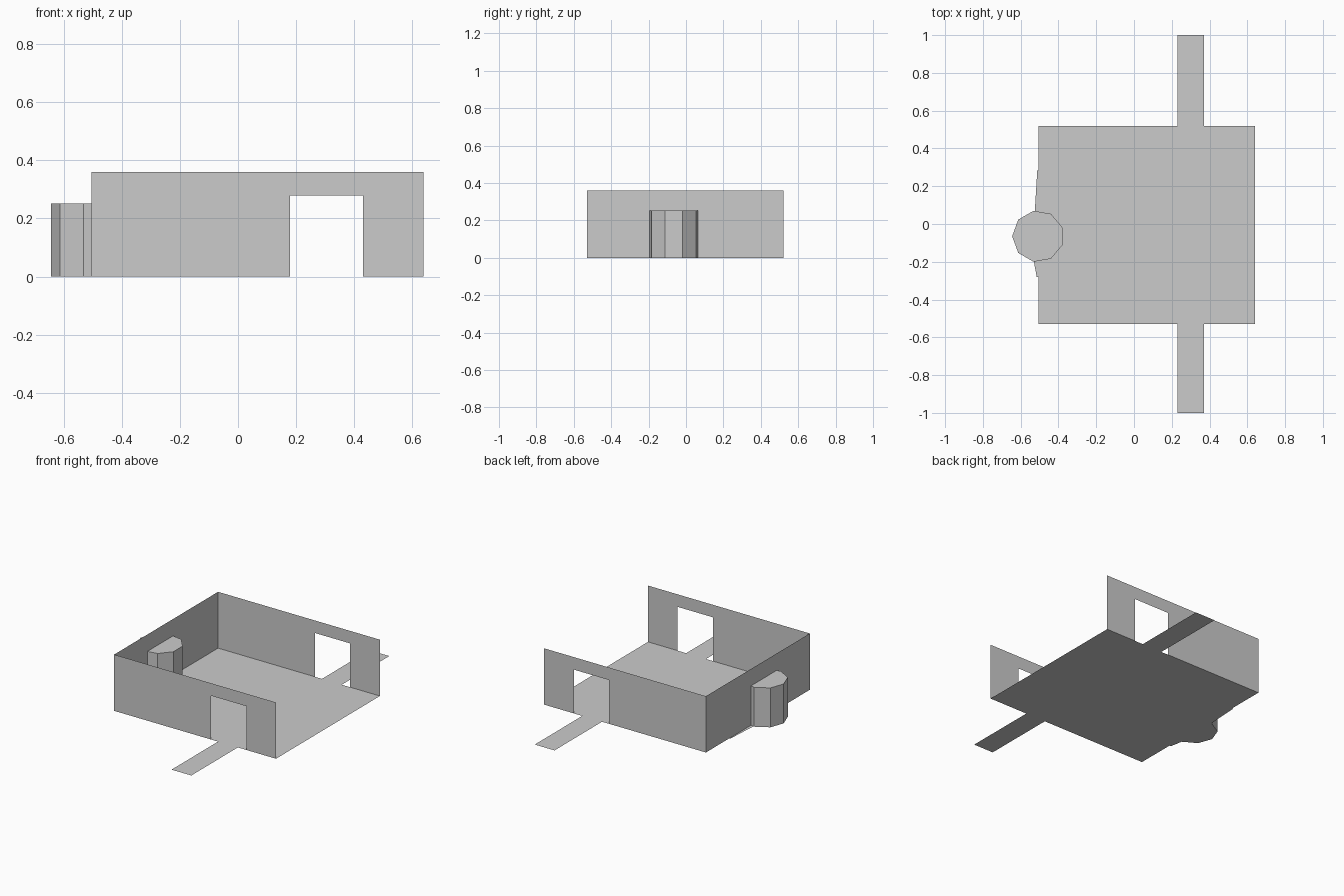
import bpy
import bmesh
from math import cos, sin, tau

if "Cube" in bpy.data.objects:
    bpy.data.objects.remove(bpy.data.objects["Cube"])

# Single plain grey finish
grey = bpy.data.materials.new("plain grey")
grey.use_nodes = True
colour = (0.6, 0.6, 0.6, 1)
grey.diffuse_color = colour
grey.node_tree.nodes["Principled BSDF"].inputs["Base Color"].default_value = colour

LEFT, RIGHT = -0.505, 0.64
FRONT, BACK = -0.53, 0.52
HEIGHT = 0.36
DOOR_L, DOOR_R, DOOR_H = 0.18, 0.43, 0.28
PATH_L, PATH_R = 0.23, 0.37


def sheet(name, points, height=0):
    """Flat polygon, optionally extruded upward into a solid."""
    bm = bmesh.new()
    face = bm.faces.new([bm.verts.new(p) for p in points])
    if height:
        top = bmesh.ops.extrude_face_region(bm, geom=[face], use_keep_orig=True)
        moved = [v for v in top["geom"] if isinstance(v, bmesh.types.BMVert)]
        bmesh.ops.translate(bm, verts=moved, vec=(0, 0, height))
        bmesh.ops.recalc_face_normals(bm, faces=bm.faces)
    mesh = bpy.data.meshes.new(name)
    bm.to_mesh(mesh)
    bm.free()
    mesh.materials.append(grey)
    obj = bpy.data.objects.new(name, mesh)
    bpy.context.collection.objects.link(obj)
    return obj


# Floor, with a slight outward bulge beside the pillar
sheet("floor", [(x, y, 0) for x, y in [
    (LEFT, FRONT), (RIGHT, FRONT), (RIGHT, BACK), (LEFT, BACK),
    (LEFT, 0.285), (-0.512, 0.285), (-0.525, 0.07),
    (-0.53, -0.2), (-0.515, -0.28), (LEFT, -0.28)]])

# Front and back walls with doorways, each with a path leading away
door_wall = [(LEFT, 0), (DOOR_L, 0), (DOOR_L, DOOR_H), (DOOR_R, DOOR_H),
             (DOOR_R, 0), (RIGHT, 0), (RIGHT, HEIGHT), (LEFT, HEIGHT)]
for side, y, end in (("front", FRONT, -1), ("back", BACK, 1)):
    outline = door_wall if side == "front" else door_wall[::-1]
    sheet(side + "_wall", [(x, y, z) for x, z in outline])
    low, high = sorted((y, end))
    sheet(side + "_path", [(PATH_L, low, 0), (PATH_R, low, 0),
                           (PATH_R, high, 0), (PATH_L, high, 0)])

# Closed side wall; the opposite side stays open
sheet("side_wall", [(LEFT, BACK, 0), (LEFT, FRONT, 0),
                    (LEFT, FRONT, HEIGHT), (LEFT, BACK, HEIGHT)])

# Nine-sided pillar standing through the side wall
SIDES, RADIUS = 9, 0.137
sheet("pillar", [(-0.508 - RADIUS * cos(tau * i / SIDES),
                  -0.065 + RADIUS * sin(tau * i / SIDES), 0)
                 for i in range(SIDES)], height=0.252)
